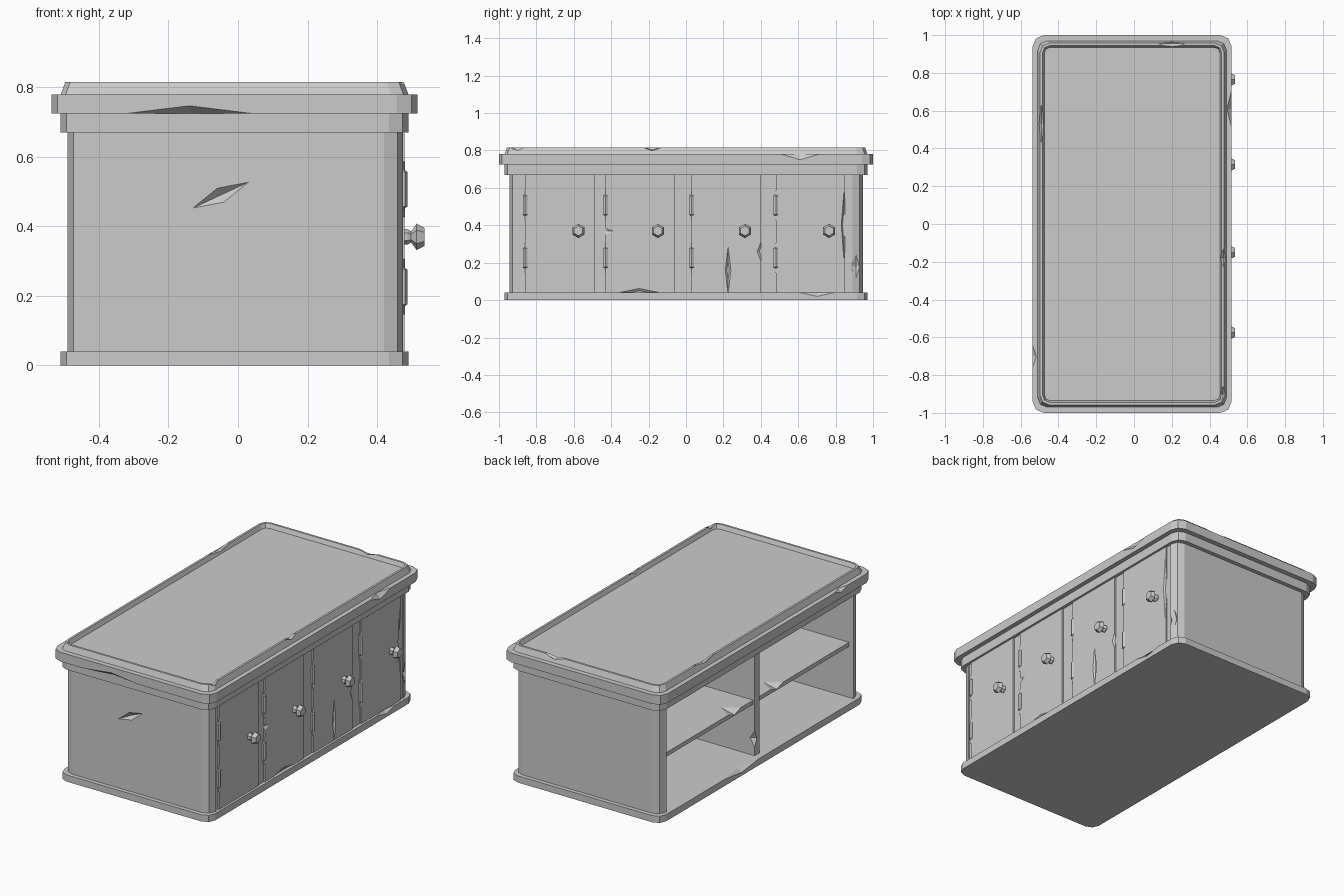
import bpy, bmesh
from math import radians, pi, cos, sin
from mathutils import Matrix, Vector

cube = bpy.data.objects.get("Cube")
if cube:
    bpy.data.objects.remove(cube, do_unlink=True)

grey = bpy.data.materials.new("plain grey")
grey.use_nodes = True
grey.diffuse_color = (0.6, 0.6, 0.6, 1)
grey.node_tree.nodes["Principled BSDF"].inputs["Base Color"].default_value = grey.diffuse_color


def finish(name, bm):
    bmesh.ops.recalc_face_normals(bm, faces=bm.faces)
    mesh = bpy.data.meshes.new(name)
    bm.to_mesh(mesh)
    bm.free()
    mesh.materials.append(grey)
    obj = bpy.data.objects.new(name, mesh)
    bpy.context.collection.objects.link(obj)
    return obj


def block(x, y, z, radius=0, side=0):
    """Box between ranges; rounds upright edges (only those on one y side if given)."""
    bm = bmesh.new()
    bmesh.ops.create_cube(bm, size=1)
    for v in bm.verts:
        v.co = [rng[0] if c < 0 else rng[1] for c, rng in zip(v.co, (x, y, z))]
    if radius:
        middle = sum(y) / 2
        edges = [e for e in bm.edges
                 if abs(e.verts[0].co.z - e.verts[1].co.z) > 1e-5
                 and (e.verts[0].co.y - middle) * side >= 0]
        bmesh.ops.bevel(bm, geom=edges, offset=radius, segments=2, profile=0.5,
                        affect='EDGES')
    return bm


def turned(name, rings, matrix, sides=6):
    """Solid of a few sides from (radius, height) rings."""
    bm = bmesh.new()
    loops = [[bm.verts.new(matrix @ Vector((r * cos(2 * pi * i / sides),
                                            r * sin(2 * pi * i / sides), h)))
              for i in range(sides)] for r, h in rings]
    for a, b in zip(loops, loops[1:]):
        for i in range(sides):
            j = (i + 1) % sides
            bm.faces.new((a[i], a[j], b[j], b[i]))
    bm.faces.new(loops[0])
    bm.faces.new(loops[-1])
    return finish(name, bm)


def chip(obj, centre, size, tilt=0):
    """Cut a diamond shaped nick out of a part."""
    bm = bmesh.new()
    bmesh.ops.create_icosphere(bm, subdivisions=1, radius=1)
    bm.clear()
    tips = [bm.verts.new(p) for p in ((1, 0, 0), (0, 1, 0), (-1, 0, 0), (0, -1, 0))]
    for pole in (bm.verts.new((0, 0, 1)), bm.verts.new((0, 0, -1))):
        for i in range(4):
            bm.faces.new((tips[i], tips[(i + 1) % 4], pole))
    bm.transform(Matrix.Translation(centre) @ Matrix.Rotation(radians(tilt), 4, 'Y')
                 @ Matrix.Diagonal((*size, 1)))
    cutter = finish("cutter", bm)
    cutter.hide_render = True
    mod = obj.modifiers.new("nick", 'BOOLEAN')
    mod.operation = 'DIFFERENCE'
    mod.solver = 'EXACT'
    mod.object = cutter
    bpy.context.view_layer.objects.active = obj
    bpy.ops.object.modifier_apply(modifier=mod.name)
    bpy.data.objects.remove(cutter, do_unlink=True)


# Plinth, trim and tabletop
TRIM_X, TRIM_Y = (-0.51, 0.49), (-0.97, 0.97)
base = finish("base", block(TRIM_X, TRIM_Y, (0, 0.04), 0.055))
finish("upper_trim", block(TRIM_X, TRIM_Y, (0.67, 0.725), 0.055))
tabletop = finish("tabletop", block((-0.537, 0.517), (-1, 1), (0.725, 0.78), 0.06))

# Raised rim with a sunken panel
bm = block(TRIM_X, TRIM_Y, (0.78, 0.815), 0.05)
for v in bm.verts:
    if v.co.z > 0.8:
        v.co.x = -0.01 + (v.co.x + 0.01) * 0.974
        v.co.y *= 0.987
bm.faces.ensure_lookup_table()
top = max(bm.faces, key=lambda f: f.calc_center_median().z)
bmesh.ops.inset_region(bm, faces=[top], thickness=0.013)
bmesh.ops.inset_region(bm, faces=[top], thickness=0.01)
for v in top.verts:
    v.co.z = 0.79
rim = finish("top_rim", bm)

# End walls with rounded outer corners
BODY_Z = (0.04, 0.67)
walls = {}
for side, name in ((-1, "front_wall"), (1, "back_wall")):
    span = sorted((side * 0.885, side * 0.945))
    walls[name] = finish(name, block((-0.49, 0.475), span, BODY_Z, 0.055, side))

# Open shelves on the far side of the doors
divider = finish("divider", block((-0.47, 0.45), (-0.022, 0.022), BODY_Z))
shelves = [finish("shelf", block((-0.46, 0.45), span, (0.345, 0.37)))
           for span in ((-0.885, -0.022), (0.022, 0.885))]

# Face frame behind the doors
finish("door_frame", block((0.44, 0.47), (-0.885, 0.885), BODY_Z))

# Doors with hinges and knobs
doors = []
KNOB = ((0.022, 0), (0.022, 0.012), (0.016, 0.022), (0.038, 0.038), (0.026, 0.06))
PIN = ((0.007, -0.08), (0.007, -0.055), (0.014, -0.05), (0.014, 0.05),
       (0.007, 0.055), (0.007, 0.08))
for start, knob_y in ((-0.86, -0.575), (-0.43, -0.15), (0.03, 0.315), (0.48, 0.765)):
    doors.append(finish("door", block((0.45, 0.479), (start, start + 0.37), (0.042, 0.668))))
    for height in (0.226, 0.507):
        turned("hinge", PIN, Matrix.Translation((0.473, start, height)))
    turned("door_knob", KNOB, Matrix.Translation((0.476, knob_y, 0.37))
           @ Matrix.Rotation(pi / 2, 4, 'Y'))

# Worn nicks along the edges
chip(walls["front_wall"], (-0.05, -0.945, 0.49), (0.088, 0.02, 0.022), -25)
chip(walls["back_wall"], (0.47, 0.91, 0.18), (0.02, 0.04, 0.07))
chip(tabletop, (-0.14, -1, 0.725), (0.18, 0.03, 0.022))
chip(tabletop, (0.517, 0.61, 0.78), (0.025, 0.1, 0.03))
chip(tabletop, (-0.537, -0.7, 0.78), (0.02, 0.06, 0.02))
for x, y, long_x, long_y in ((0.2, 0.955, 0.07, 0.03), (-0.49, 0.53, 0.03, 0.1),
                             (0.475, -0.18, 0.03, 0.05), (0.47, -0.9, 0.03, 0.04)):
    chip(rim, (x, y, 0.815), (long_x, long_y, 0.022))
chip(base, (-0.51, 0.2, 0.04), (0.03, 0.16, 0.02))
chip(base, (0.49, 0.7, 0.04), (0.02, 0.09, 0.02))
chip(shelves[0], (-0.46, -0.2, 0.37), (0.09, 0.06, 0.02))
chip(shelves[1], (-0.46, 0.2, 0.37), (0.09, 0.06, 0.02))
chip(divider, (-0.47, 0.022, 0.14), (0.03, 0.02, 0.05))
chip(doors[1], (0.479, -0.43, 0.37), (0.012, 0.045, 0.02))
chip(doors[1], (0.479, -0.25, 0.042), (0.015, 0.1, 0.02))
chip(doors[2], (0.479, 0.225, 0.16), (0.015, 0.015, 0.13))
chip(doors[2], (0.479, 0.4, 0.26), (0.015, 0.02, 0.05))
chip(doors[3], (0.479, 0.845, 0.4), (0.02, 0.015, 0.19))
